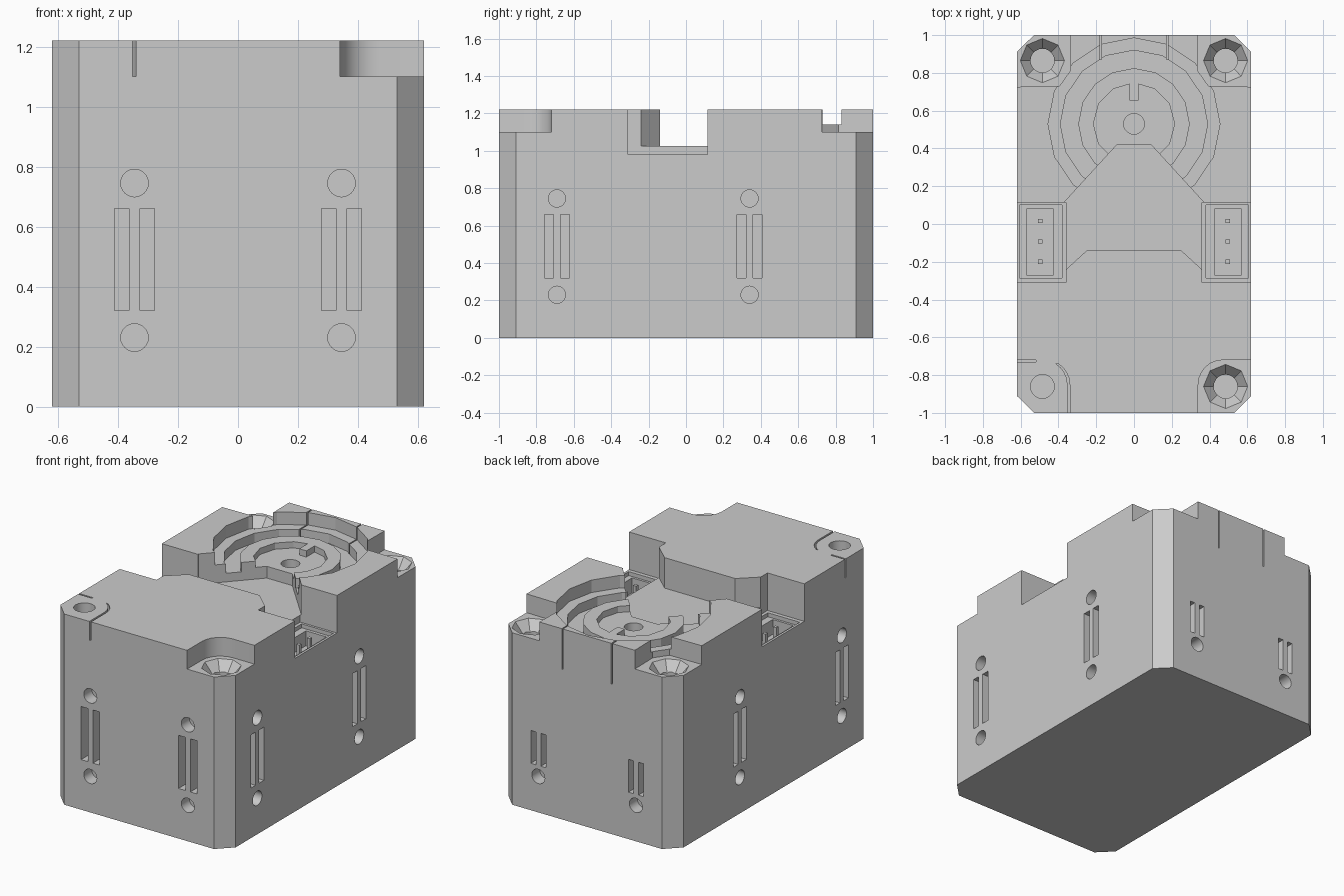
import bpy, bmesh, math
from mathutils import Matrix

old = bpy.data.objects.get("Cube")
if old:
    bpy.data.objects.remove(old, do_unlink=True)

grey = bpy.data.materials.new("housing_grey")
grey.use_nodes = True
grey.diffuse_color = (0.6, 0.6, 0.6, 1)
grey.node_tree.nodes["Principled BSDF"].inputs["Base Color"].default_value = (0.6, 0.6, 0.6, 1)

TOP = 1.22
ABOVE = 1.3
HUB_Y = 0.53


def make_object(name, bm):
    bmesh.ops.recalc_face_normals(bm, faces=bm.faces)
    mesh = bpy.data.meshes.new(name)
    bm.to_mesh(mesh)
    bm.free()
    mesh.materials.append(grey)
    obj = bpy.data.objects.new(name, mesh)
    bpy.context.collection.objects.link(obj)
    return obj


def prism(name, points, z0, z1):
    bm = bmesh.new()
    low = [bm.verts.new((x, y, z0)) for x, y in points]
    high = [bm.verts.new((x, y, z1)) for x, y in points]
    bm.faces.new(low[::-1])
    bm.faces.new(high)
    for i in range(len(points)):
        bm.faces.new((low[i - 1], low[i], high[i], high[i - 1]))
    return make_object(name, bm)


def box(name, x0, x1, y0, y1, z0, z1):
    return prism(name, [(x0, y0), (x1, y0), (x1, y1), (x0, y1)], z0, z1)


def cone(name, x, y, z0, z1, r0, r1, sides):
    bm = bmesh.new()
    bmesh.ops.create_cone(bm, cap_ends=True, segments=sides, radius1=r0, radius2=r1, depth=z1 - z0)
    obj = make_object(name, bm)
    obj.data.transform(Matrix.Translation((x, y, (z0 + z1) / 2)))
    return obj


def ring_points(radius, sides):
    steps = [2 * math.pi * i / sides for i in range(sides)]
    return [(radius * math.sin(a), HUB_Y + radius * math.cos(a)) for a in steps]


def mirror(points, side):
    return [(side * x, y) for x, y in points]


def combine(tool, operation="DIFFERENCE"):
    mod = body.modifiers.new("shape", "BOOLEAN")
    mod.operation, mod.object, mod.solver = operation, tool, "EXACT"
    bpy.context.view_layer.objects.active = body
    bpy.ops.object.modifier_apply(modifier=mod.name)
    bpy.data.objects.remove(tool, do_unlink=True)


# Main block with chamfered upright edges
outline = [(0.53, -1), (0.62, -0.91), (0.62, 0.91), (0.53, 1)]
body = prism("housing", outline + mirror(outline[::-1], -1), 0, TOP)

# Stepped round recess, raised collar and keyed disc
combine(prism("recess", ring_points(0.455, 16), 1.14, ABOVE))
combine(prism("groove", ring_points(0.39, 16), 1.08, ABOVE))
combine(prism("collar", ring_points(0.295, 16), 1.0, 1.14), "UNION")
key = [(-0.025, 0.74), (-0.025, 0.655), (0.025, 0.655), (0.025, 0.74)]
combine(prism("disc_recess", key + ring_points(0.215, 12)[1:], 1.10, ABOVE))
combine(cone("shaft_hole", 0, HUB_Y, 0.9, ABOVE, 0.055, 0.055, 20))

# Central cable channel that narrows toward the hub
half = [(0.25, -0.14), (0.37, -0.25), (0.365, 0.12), (0.09, 0.42)]
combine(prism("channel", half + mirror(half[::-1], -1), 1.025, ABOVE))

# Connector sockets in both sides, with three pins each
for side in (-1, 1):
    def side_box(name, x0, x1, y0, y1, z0, z1):
        a, b = sorted((side * x0, side * x1))
        return box(name, a, b, y0, y1, z0, z1)
    combine(side_box("socket_notch", 0.36, 0.7, -0.31, 0.115, 0.98, ABOVE))
    combine(side_box("socket_rim", 0.38, 0.605, -0.285, 0.1, 0.955, ABOVE))
    combine(side_box("socket_pit", 0.425, 0.57, -0.27, 0.08, 0.86, ABOVE))
    for y in (-0.2, -0.092, 0.015):
        side_box("connector_pin", 0.485, 0.507, y - 0.011, y + 0.011, 0.855, 0.955)

# Open corners: two at the back, one at the front
back_corner = [(0.7, 0.725), (0.395, 0.73), (0.335, 0.815), (0.34, 1.1), (0.7, 1.1)]
for side in (-1, 1):
    combine(prism("back_corner", mirror(back_corner, side), 1.1, ABOVE))
arc = [(0.47 - 0.13 * math.sin(a), -0.85 + 0.13 * math.cos(a))
       for a in [math.radians(15 * i) for i in range(7)]]
combine(prism("front_corner", [(0.7, -0.72)] + arc + [(0.34, -1.1), (0.7, -1.1)], 1.1, ABOVE))

# Thin parting slits around the closed front corner
outer = mirror(arc[2:], -1) + [(-0.34, -1.1)]
inner = [(x - 0.012, y) for x, y in outer]
combine(prism("corner_slit", outer + inner[::-1], 1.1, ABOVE))
combine(box("side_slit", -0.7, -0.52, -0.73, -0.72, 1.1, ABOVE))

# Screw holes, countersunk where the corner is open
for x, y in ((-0.485, 0.865), (0.485, 0.865), (0.485, -0.86), (-0.485, -0.86)):
    combine(cone("screw_hole", x, y, 0.8, ABOVE, 0.063, 0.063, 20))
    if x > 0 or y > 0:
        combine(cone("countersink", x, y, 1.03, 1.11, 0.06, 0.125, 8))

# Narrow slits in the rear rim
for x in (-0.175, 0.175):
    combine(box("rim_slit", x - 0.004, x + 0.004, 0.87, 1.1, 0.96, ABOVE))


# Vents: a pair of slots with round holes, placed on a wall by angle and distance
def vent(angle, distance, u, slot_low, slot_high, width, holes):
    turn = Matrix.Rotation(math.radians(angle), 4, "Z")
    place = turn @ Matrix.Translation((0, -distance, 0))
    tools = []
    for side in (-1, 1):
        mid = u + side * (0.018 + width / 2)
        tools.append(box("slot", mid - width / 2, mid + width / 2, -0.05, 0.08, slot_low, slot_high))
    for z in holes:
        hole = cone("hole", 0, 0, -0.08, 0.05, 0.046, 0.046, 24)
        hole.data.transform(Matrix.Translation((u, 0, z)) @ Matrix.Rotation(math.pi / 2, 4, "X"))
        tools.append(hole)
    for tool in tools:
        tool.data.transform(place)
        combine(tool)


for u in (-0.345, 0.345):
    vent(0, 1, u, 0.32, 0.66, 0.048, (0.23, 0.745))
    vent(180, 1, u, 0.3, 0.51, 0.035, (0.23,))
for y in (-0.69, 0.34):
    vent(90, 0.62, y, 0.32, 0.66, 0.048, (0.23, 0.745))
    vent(-90, 0.62, -y, 0.32, 0.66, 0.048, (0.23, 0.745))

# Smooth the round walls, keep hard edges
bpy.ops.object.select_all(action="DESELECT")
body.select_set(True)
bpy.context.view_layer.objects.active = body
bpy.ops.object.shade_smooth_by_angle(angle=math.radians(20))
